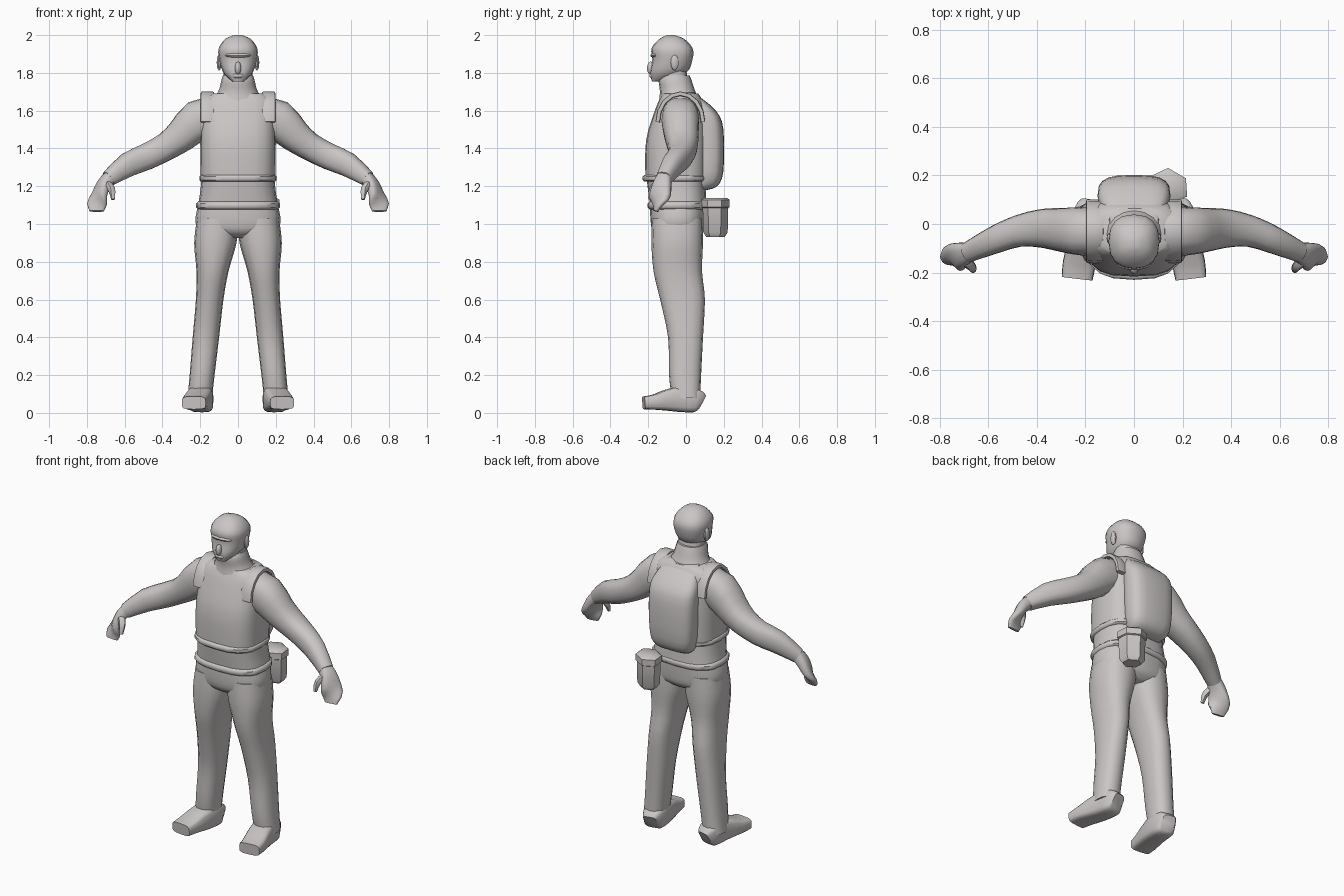
import bpy
import bmesh
from math import sin, cos, pi
from mathutils import Vector

old = bpy.data.objects.get("Cube")
if old:
    bpy.data.objects.remove(old, do_unlink=True)

GREY = (0.6, 0.565, 0.565, 1)
clay = bpy.data.materials.new("warm grey")
clay.use_nodes = True
clay.diffuse_color = GREY
shader = clay.node_tree.nodes["Principled BSDF"]
shader.inputs["Base Color"].default_value = GREY
shader.inputs["Roughness"].default_value = 0.8
parts = []
UP = Vector((0, 0, 1))


def power(value, exponent):
    return (1 if value >= 0 else -1) * abs(value) ** (2 / exponent)


def spline(rows, steps):
    """Fill in rows between the given ones with a smooth curve."""
    rows = [Vector(row) for row in rows]
    last = len(rows) - 1
    filled = []
    for i in range(last):
        start, end = rows[i], rows[i + 1]
        leave = (end - rows[max(i - 1, 0)]) / 2
        arrive = (rows[min(i + 2, last)] - start) / 2
        for k in range(steps):
            t = k / steps
            ease = t * t * (3 - 2 * t)
            filled.append(start.lerp(end, ease) + leave * t * (1 - t) ** 2
                          - arrive * t * t * (1 - t))
    return filled + [rows[last]]


def loft(name, rings, exponent=2.4, sides=16, mirror=False):
    """Skin a list of (centre, half axis, half axis) superellipse rings."""
    bm = bmesh.new()
    loops = []
    for centre, across, along in rings:
        angles = [2 * pi * i / sides for i in range(sides)]
        loops.append([bm.verts.new(centre + across * power(cos(a), exponent)
                                   + along * power(sin(a), exponent))
                      for a in angles])
    for low, high in zip(loops, loops[1:]):
        for i in range(sides):
            j = (i + 1) % sides
            bm.faces.new((low[i], low[j], high[j], high[i]))
    bm.faces.new(loops[0][::-1])
    bm.faces.new(loops[-1])
    bmesh.ops.recalc_face_normals(bm, faces=bm.faces)
    mesh = bpy.data.meshes.new(name)
    bm.to_mesh(mesh)
    bm.free()
    mesh.materials.append(clay)
    ob = bpy.data.objects.new(name, mesh)
    bpy.context.collection.objects.link(ob)
    if mirror:
        mod = ob.modifiers.new("Mirror", "MIRROR")
        mod.use_mirror_merge = False
    parts.append(ob)


def stack(name, rows, centre_x=lambda z: 0, steps=3, **style):
    """Level rings: height, half width, front y, back y."""
    loft(name, [(Vector((centre_x(z), (front + back) / 2, z)),
                 Vector((width, 0, 0)), Vector((0, (back - front) / 2, 0)))
                for z, width, front, back in spline(rows, steps)], **style)


def tube(name, rows, steps=3, **style):
    """Rings across a path: x, y, z, half height, half breadth."""
    rows = spline(rows, steps)
    points = [Vector(row[:3]) for row in rows]
    rings = []
    for i, row in enumerate(rows):
        ahead = points[min(i + 1, len(points) - 1)]
        way = (ahead - points[max(i - 1, 0)]).normalized()
        side = way.cross(UP).normalized()
        rings.append((points[i], side * row[4], side.cross(way) * row[3]))
    loft(name, rings, **style)


def ball(name, centre, size, **style):
    """Ellipsoid from level rings."""
    x, y, z = centre
    turns = [pi * (i + 0.2) / 6.4 for i in range(7)]
    stack(name, [(z - size[2] * cos(a), size[0] * sin(a),
                  y - size[1] * sin(a), y + size[1] * sin(a)) for a in turns],
          centre_x=lambda height: x, steps=1, exponent=2, sides=10, **style)


def band(name, bottom, top, width, front, back):
    """Flared strip of cloth round the body, with rolled edges."""
    roll = (top - bottom) / 4
    inner = (width - roll, front + roll, back - roll)
    outer = (width, front, back)
    stack(name, [(bottom, *inner), (bottom + roll, *outer),
                 (top - roll, *outer), (top, *inner)],
          steps=1, exponent=2.7, sides=20)


# Head and face
stack("head", [
    (1.755, .03, -.18, -.13), (1.8, .077, -.19, 0), (1.87, .1, -.178, .034),
    (1.93, .102, -.183, .035), (1.98, .067, -.14, -.01), (2, .02, -.1, -.06)])
ball("nose", (0, -.186, 1.825), (.017, .022, .035))
ball("brow", (0, -.165, 1.893), (.07, .025, .014))
ball("mouth", (0, -.175, 1.785), (.035, .02, .015))
ball("ears", (.1, -.06, 1.855), (.013, .022, .042), mirror=True)

# Neck and standing collar
stack("neck", [(1.66, .08, -.12, .03), (1.82, .075, -.12, 0)], steps=1)
stack("collar", [(1.64, .15, -.145, .08), (1.7, .105, -.138, .05),
                 (1.76, .088, -.145, .03), (1.785, .08, -.13, .02)],
      exponent=2.2)

# Vest, its waistband and shoulder straps
stack("vest", [
    (1.235, .197, -.215, .11), (1.44, .2, -.212, .115),
    (1.6, .195, -.165, .105), (1.66, .185, -.14, .085),
    (1.69, .14, -.125, .065)], exponent=3, sides=20)
band("vest_waistband", 1.225, 1.26, .205, -.23, .118)
arch = [pi * i / 8 for i in range(9)]
tube("shoulder_straps", [(.162, -.03 - .12 * cos(a), 1.54 + .15 * sin(a),
                          .012, .036) for a in arch],
     steps=1, exponent=5, sides=12, mirror=True)

# Shirt skirt with a flared hem
stack("shirt_skirt", [(1.1, .212, -.19, .11), (1.17, .2, -.2, .105),
                      (1.25, .192, -.21, .1)], exponent=2.7, sides=20)
band("shirt_hem", 1.078, 1.118, .222, -.204, .115)

# Trousers, the legs spreading towards the feet
stack("hips", [(.925, .1, -.13, .05), (.96, .2, -.175, .09),
               (1.02, .226, -.188, .1), (1.1, .21, -.19, .105)],
      exponent=2.6, sides=20)
stack("legs", [
    (.08, .065, -.075, .075), (.2, .066, -.09, .08), (.4, .07, -.095, .09),
    (.6, .073, -.137, .1), (.75, .085, -.172, .085), (.9, .112, -.183, .09),
    (1.03, .11, -.18, .09)],
    centre_x=lambda z: .21 - .1 * z, mirror=True)

# Boots, toes turned slightly out
tube("boots", [
    (.185, .08, .055, .045, .04), (.19, .05, .066, .064, .06),
    (.2, -.05, .073, .067, .066), (.225, -.16, .058, .042, .068),
    (.234, -.224, .053, .034, .064)], steps=2, exponent=4, mirror=True)

# Sleeves, hands and thumbs
tube("sleeves", [
    (.12, -.03, 1.57, .1, .09), (.21, -.03, 1.55, .108, .1),
    (.3, -.024, 1.468, .088, .09), (.38, -.018, 1.41, .074, .08),
    (.48, -.03, 1.358, .07, .065), (.58, -.068, 1.315, .065, .056),
    (.685, -.117, 1.24, .042, .042)], steps=2, mirror=True)
tube("hands", [
    (.665, -.11, 1.26, .035, .035), (.71, -.126, 1.21, .033, .05),
    (.742, -.142, 1.13, .024, .062), (.748, -.16, 1.068, .012, .038)],
    exponent=2.8, mirror=True)
tube("thumbs", [
    (.705, -.14, 1.225, .02, .022), (.67, -.175, 1.185, .018, .02),
    (.662, -.193, 1.13, .009, .01)], sides=8, mirror=True)

# Backpack
stack("backpack", [
    (1.178, .08, .04, .1), (1.2, .118, .04, .165), (1.28, .143, .04, .198),
    (1.5, .15, .04, .198), (1.6, .143, .03, .158), (1.695, .1, -.02, .045)],
    exponent=3, sides=20)


def pouch(name, rows):
    """Six-sided box set obliquely on the left hip."""
    across, outward = Vector((.85, -.5, 0)), Vector((.42, .72, 0))
    loft(name, [(Vector((.146, .156, z)), across * size, outward * size)
                for z, size in rows], exponent=2, sides=6)


pouch("hip_pouch", [(.932, .056), (.955, .074), (1.1, .078)])
pouch("pouch_lid", [(1.085, .078), (1.09, .086), (1.128, .086), (1.138, .07)])

# Smooth shading that keeps the hard edges
bpy.ops.object.select_all(action="DESELECT")
for ob in parts:
    ob.select_set(True)
bpy.context.view_layer.objects.active = parts[0]
bpy.ops.object.shade_smooth_by_angle(angle=.8)
